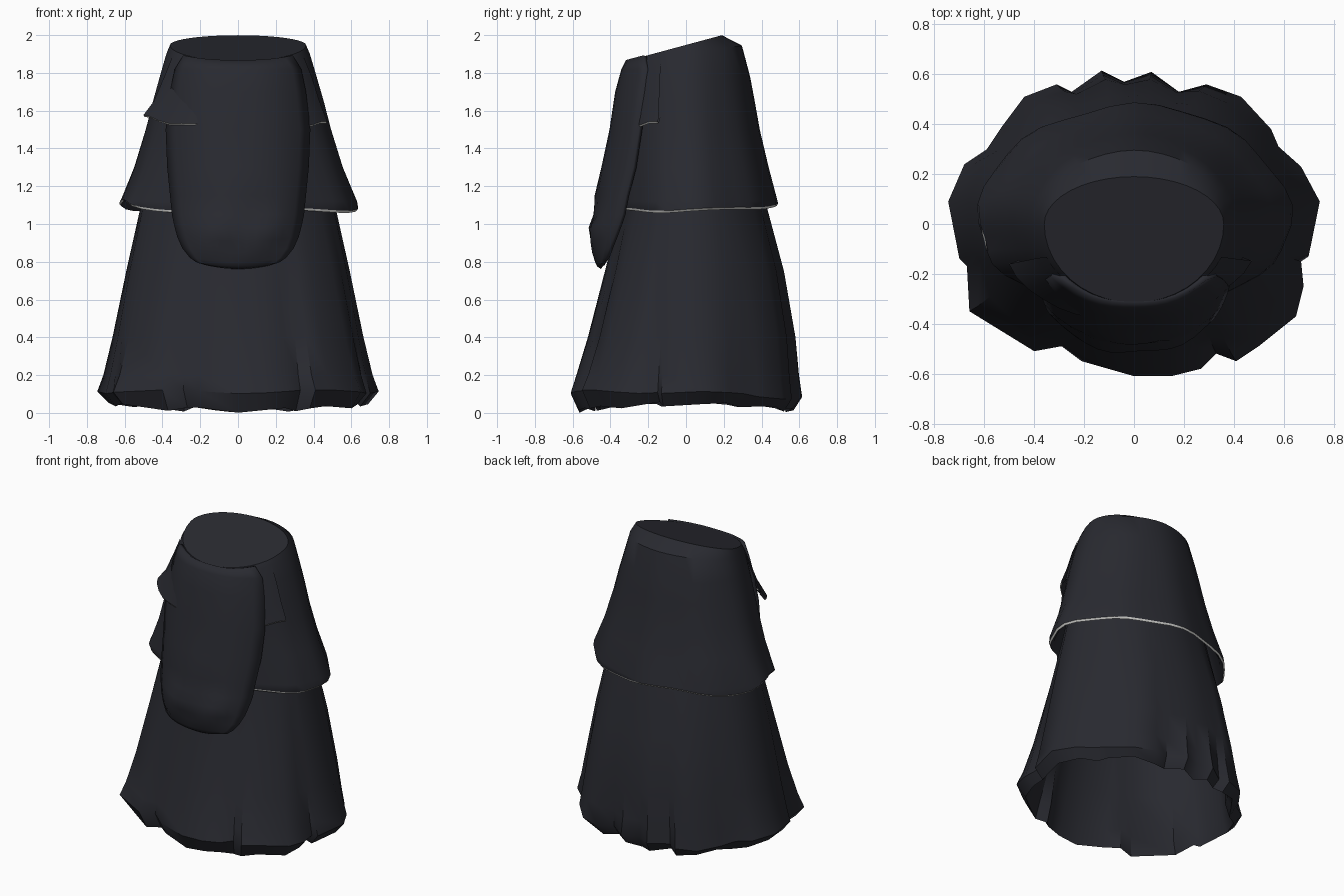
import bpy, math

if "Cube" in bpy.data.objects:
    bpy.data.objects.remove(bpy.data.objects["Cube"])

def material(name, rgb):
    m = bpy.data.materials.new(name)
    m.diffuse_color = (*rgb, 1)
    m.use_nodes = True
    m.node_tree.nodes["Principled BSDF"].inputs["Base Color"].default_value = m.diffuse_color
    return m

CLOTH = material("charcoal cloth", (0.0215, 0.0225, 0.0295))
TRIM = material("pale hem", (0.60, 0.60, 0.58))

def loft(name, rings, closed=True, cap=False, trim_rows=(), angle=40):
    """Skin a list of equal length point rings, top to bottom."""
    n = len(rings[0])
    verts = [p for r in rings for p in r]
    faces, mats = [], []
    for i in range(len(rings) - 1):
        for j in range(n if closed else n - 1):
            k = (j + 1) % n
            faces.append((i*n + j, (i+1)*n + j, (i+1)*n + k, i*n + k))
            mats.append(1 if i in trim_rows else 0)
    if cap:
        faces.append(tuple(range(n)))
        mats.append(0)
    me = bpy.data.meshes.new(name)
    me.from_pydata(verts, [], faces)
    me.materials.append(CLOTH)
    me.materials.append(TRIM)
    me.polygons.foreach_set("material_index", mats)
    ob = bpy.data.objects.new(name, me)
    bpy.context.collection.objects.link(ob)
    bpy.ops.object.select_all(action='DESELECT')
    bpy.context.view_layer.objects.active = ob
    ob.select_set(True)
    bpy.ops.object.shade_smooth_by_angle(angle=math.radians(angle))
    return ob

def oval(a, rx, front, back):
    """Point on an oval whose front and back depths differ."""
    return rx * math.cos(a), (back if math.sin(a) > 0 else -front) * math.sin(a)

# Skirt: pleated hem outline, relaxing to a plain oval at the waist
HEM = [(.745, .09), (.67, .23), (.58, .31), (.55, .38), (.43, .51), (.29, .56), (.18, .53),
       (.07, .61), (-.04, .57), (-.13, .615), (-.25, .53), (-.31, .56), (-.44, .51),
       (-.53, .39), (-.59, .30), (-.68, .24), (-.745, .09), (-.70, -.14), (-.67, -.17),
       (-.66, -.35), (-.40, -.51), (-.29, -.49), (-.21, -.55), (0, -.61), (.15, -.61),
       (.27, -.58), (.33, -.52), (.41, -.55), (.50, -.49), (.65, -.37), (.68, -.25), (.67, -.15),
       (.70, -.13)]
pleats = [(math.atan2(y / .59, x / .72), math.hypot(x / .72, y / .59)) for x, y in HEM]

def skirt_ring(z, rx, front, back, fold):
    out = []
    for a, r in pleats:
        x, y = oval(a, rx, front, back)
        s = 1 + (r - 1) * fold
        out.append((x * s, y * s, z))
    return out

skirt = [skirt_ring(*r) for r in [
    (1.85, .33, -.25, .25, 0), (1.5, .43, -.28, .33, .05), (1.08, .52, -.345, .43, .15),
    (.75, .59, -.425, .515, .3), (.4, .655, -.51, .57, .55), (.2, .695, -.565, .58, .8)]]
edge, lip, inside = [], [], []
for i, ((x, y), (a, r)) in enumerate(zip(HEM, pleats)):
    valley = max(0, 1 - r)
    z = .112 - .035 * max(0, math.sin(a)) + .15 * valley + .01 * math.sin(a * 5)
    low = .012 + .035 * math.cos(a) ** 2 + .1 * valley + .012 * math.sin(2.1 * i)
    edge.append((x, y, z))
    lip.append((x * .925, y * .925, max(0, low)))
    inside.append((x * .885, y * .885, z + .02))
skirt += [edge, lip, inside]
skirt += [[(x * .95, y * .95, z) for x, y, z in skirt_ring(*r)] for r in
          [(.4, .65, -.50, .55, .4), (1.08, .51, -.335, .42, .1), (1.8, .32, -.24, .24, 0)]]
loft("skirt", skirt)

# Cape: tilted flat top, flaring to a wavy pale-lipped hem
CAPE = [(1.948, .27, .36, -.315, .19), (1.90, .15, .38, -.32, .295), (1.78, 0, .415, -.325, .337),
        (1.65, 0, .452, -.33, .36), (1.5, 0, .49, -.335, .385), (1.3, 0, .55, -.335, .43),
        (1.12, 0, .622, -.345, .475)]

def cape_point(row, a, out=0.0):
    z, tilt, rx, front, back = CAPE[row]
    x, y = oval(a, rx, front, back)
    w = row / 6
    s = 1 + .016 * w * math.sin(9 * a) + .010 * w * math.sin(5 * a + 1)
    x, y = x * s, y * s
    return x + out * math.cos(a), y + out * math.sin(a), z + tilt * y

angles = [math.tau * i / 40 for i in range(40)]
cape = [[cape_point(r, a) for a in angles] for r in range(7)]
hem = []
for a in angles:
    x, y, z = cape_point(6, a)
    left = max(0, math.cos(a - math.radians(185))) ** 12
    back = max(0, math.sin(a)) ** 3
    hem.append((x * 1.01, y * 1.005, 1.078 + .05 * left + .03 * back + .008 * math.sin(4 * a)))
cape.append(hem)
cape.append([(x * .985, y * .985, z - .012) for x, y, z in hem])
cape.append([(x * .94, y * .94, z + .02) for x, y, z in hem])
cape.append([(*[c * .93 for c in cape_point(4, a)[:2]], 1.5) for a in angles])
loft("cape", cape, cap=True, trim_rows=(7,))

# Shoulder flaps: short layers beside the front panel, flaring more on the left
for name, side, flare, rise in (("flap_left", -1, .045, .06), ("flap_right", 1, .008, .025)):
    rows = []
    for r, out in ((1, .004), (2, .015), (3, .02 + flare * .5), (4, .025 + flare)):
        row = []
        for i in range(7):
            t = i / 6
            a = math.radians(-74 + 50 * t)
            x, y, z = cape_point(r, a, out * (.6 + .4 * math.sin(math.pi * (.1 + .7 * t))))
            if r == 4:
                z += .012 + rise * t + .01 * math.sin(9 * t)
            row.append((side * x, y, z))
        rows.append(row)
    rows.append([(x * .985, y * .985, z - .009) for x, y, z in rows[-1]])
    rows.append([(x * .92, y * .90, z + .03) for x, y, z in rows[-2]])
    loft(name, rows, closed=False, trim_rows=(3,))

# Front panel: long bib with a rounded lower end (z, half width, middle y, edge y)
BIB = [(1.868, .29, -.318, -.225), (1.82, .335, -.342, -.21), (1.7, .36, -.375, -.225),
       (1.5, .383, -.405, -.25), (1.3, .375, -.448, -.28), (1.15, .36, -.478, -.315),
       (1.05, .35, -.485, -.34), (.98, .34, -.515, -.36), (.91, .322, -.508, -.385),
       (.85, .295, -.495, -.405), (.80, .255, -.482, -.425), (.775, .22, -.470, -.435),
       (.762, .18, -.45, -.43)]
panel = []
for i, (z, w, mid, side) in enumerate(BIB):
    row = []
    for j in range(15):
        u = j / 7 - 1
        y = mid + (side - mid) * abs(u) ** 2.6
        if 4 < i < 10:
            y += .006 * math.sin(7 * u + i)
        lift = .27 * (y - mid) if i == 0 else (.022 * u * u if i > 6 else 0)
        row.append((w * u, y, z + lift))
    panel.append(row)
bib = loft("front_panel", panel, closed=False)
solid = bib.modifiers.new("thickness", 'SOLIDIFY')
solid.thickness = .025
solid.offset = -1
